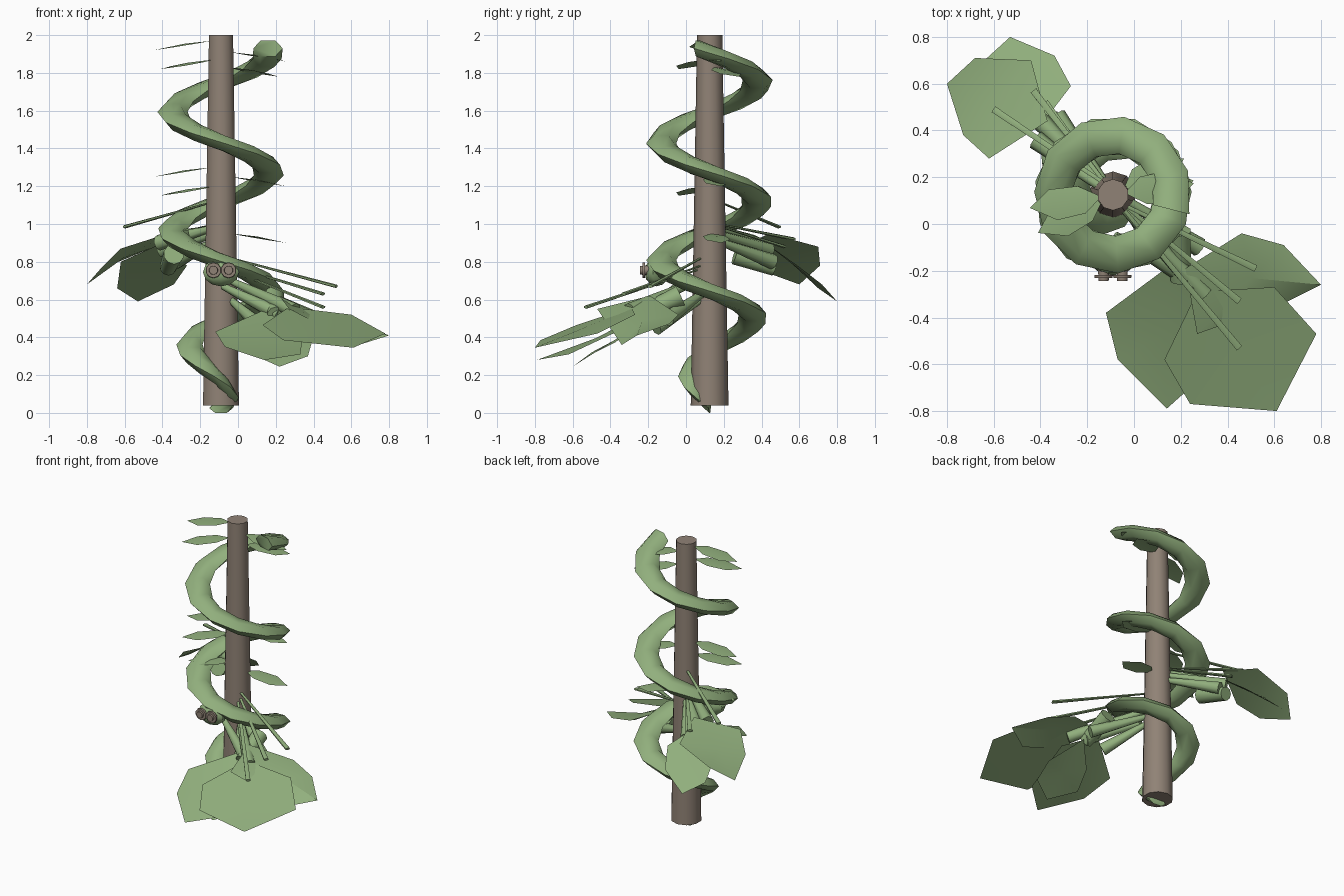
import bpy, bmesh, math
from mathutils import Vector

if "Cube" in bpy.data.objects:
    bpy.data.objects.remove(bpy.data.objects["Cube"])

CX, CY = -0.09, 0.125


def material(name, rgb):
    m = bpy.data.materials.new(name)
    m.diffuse_color = (*rgb, 1)
    m.use_nodes = True
    m.node_tree.nodes["Principled BSDF"].inputs["Base Color"].default_value = m.diffuse_color
    return m


GREEN = material("leaf green", (0.285, 0.43, 0.205))
BROWN = material("bark brown", (0.28, 0.225, 0.18))


def add(name, bm, mat, angle=35):
    bmesh.ops.recalc_face_normals(bm, faces=bm.faces)
    me = bpy.data.meshes.new(name)
    bm.to_mesh(me)
    bm.free()
    ob = bpy.data.objects.new(name, me)
    bpy.context.collection.objects.link(ob)
    me.materials.append(mat)
    bpy.ops.object.select_all(action='DESELECT')
    bpy.context.view_layer.objects.active = ob
    ob.select_set(True)
    bpy.ops.object.shade_smooth_by_angle(angle=math.radians(angle))
    return ob


def rod(name, a, b, r1, r2, mat=GREEN, sides=8, flat=1.0):
    """Tapered cylinder from a to b, optionally flattened."""
    a, b = Vector(a), Vector(b)
    bm = bmesh.new()
    bmesh.ops.create_cone(bm, cap_ends=True, segments=sides,
                          radius1=r1, radius2=r2, depth=(b - a).length)
    rot = (b - a).to_track_quat('Z', 'Y')
    for v in bm.verts:
        v.co.y *= flat
        v.co = rot @ v.co + (a + b) / 2
    return add(name, bm, mat, 50)


def leaf(name, pts, lift=0.0):
    """Flat blade fanned around its middle."""
    bm = bmesh.new()
    vs = [bm.verts.new(p) for p in pts]
    mid = sum((Vector(p) for p in pts), Vector()) / len(pts)
    c = bm.verts.new(mid + Vector((0, 0, lift)))
    for i, v in enumerate(vs):
        bm.faces.new((c, v, vs[(i + 1) % len(vs)]))
    ob = add(name, bm, GREEN)
    if sum(p.normal.z for p in ob.data.polygons) < 0:
        ob.data.flip_normals()
    return ob


# Trunk
rod("trunk", (CX, CY, 0.04), (CX, CY, 2.0), 0.1, 0.067, BROWN, 10)

# Climbing vine: flattened hexagonal section wound around the trunk
bm = bmesh.new()
rings = []
N = 34
for i in range(N + 1):
    z = 0.025 + (1.93 - 0.025) * i / N
    ang = math.pi - (z - 1.59) / 0.63 * math.tau
    R = min(0.257, 0.43 * z + 0.02) if i else 0.0
    w = min(0.08, 0.062 + 0.03 * z)
    h = min(0.042, 0.025 + 0.1 * z) if i else 0.025
    ring = []
    for k in range(6):
        a = k * math.tau / 6
        r = R + w * math.cos(a)
        ring.append(bm.verts.new((CX + r * math.cos(ang), CY + r * math.sin(ang),
                                  z + h * math.sin(a) / 0.866)))
    rings.append(ring)
for r0, r1 in zip(rings, rings[1:]):
    for k in range(6):
        bm.faces.new((r0[k], r0[(k + 1) % 6], r1[(k + 1) % 6], r1[k]))
bm.faces.new(rings[0])
bm.faces.new(rings[-1])
for v in bm.verts:
    v.co.z = max(v.co.z, 0)
add("vine", bm, GREEN, 60)

# Small leaves on the trunk: height, direction in degrees, length
OUTLINE = [(0, 0), (0.25, 0.06), (0.65, 0.07), (1, 0), (0.7, -0.065), (0.3, -0.06)]
for z, deg, length in [(1.97, 189, 0.31), (1.87, 207, 0.31), (1.91, 8, 0.3), (1.83, 27, 0.29),
                       (1.30, 189, 0.31), (1.20, 207, 0.31), (1.25, 10, 0.3),
                       (0.95, 10, 0.3), (0.99, 189, 0.3)]:
    d = math.radians(deg)
    pts = []
    for u, v in OUTLINE:
        r = 0.05 + u * length
        pts.append((CX + r * math.cos(d) - v * math.sin(d),
                    CY + r * math.sin(d) + v * math.cos(d), z - 0.05 * u))
    leaf("small_leaf", pts, 0.008)

# Broad leaves at the front
leaf("front_leaf_middle", [(0.78, -0.47, 0.42), (0.61, -0.80, 0.345), (0.24, -0.77, 0.385),
                           (0.13, -0.58, 0.465), (0.27, -0.29, 0.56), (0.6, -0.27, 0.52)], 0.005)
leaf("front_leaf_left", [(-0.12, -0.38, 0.43), (-0.07, -0.58, 0.35), (0.14, -0.79, 0.28),
                         (0.33, -0.62, 0.31), (0.35, -0.3, 0.46), (0.15, -0.18, 0.55)])
leaf("front_leaf_right", [(0.22, -0.19, 0.62), (0.46, -0.04, 0.52), (0.64, -0.09, 0.47),
                          (0.80, -0.26, 0.41), (0.64, -0.34, 0.36), (0.27, -0.47, 0.55)])
leaf("front_leaf_lower", [(0.22, -0.6, 0.245), (0.37, -0.52, 0.3), (0.39, -0.38, 0.37),
                          (0.25, -0.2, 0.5), (0.1, -0.35, 0.4), (0.05, -0.5, 0.32)])

# Broad leaves at the back
leaf("back_leaf_upper", [(-0.8, 0.6, 0.68), (-0.68, 0.71, 0.78), (-0.44, 0.70, 0.88),
                         (-0.37, 0.44, 0.95), (-0.62, 0.28, 0.87), (-0.73, 0.38, 0.76)])
leaf("back_leaf_lower", [(-0.53, 0.80, 0.59), (-0.34, 0.72, 0.68), (-0.27, 0.59, 0.78),
                         (-0.40, 0.42, 0.9), (-0.62, 0.55, 0.8), (-0.64, 0.7, 0.66)])

# Thin flat stalks
for a, b in [((-0.04, 0.08, 0.82), (0.52, -0.19, 0.67)),
             ((-0.04, 0.08, 0.78), (0.45, -0.33, 0.63)),
             ((-0.05, 0.07, 0.76), (0.45, -0.53, 0.56)),
             ((-0.12, 0.17, 1.12), (-0.6, 0.49, 0.985)),
             ((-0.12, 0.17, 1.0), (-0.43, 0.57, 0.92)),
             ((-0.12, 0.17, 0.99), (-0.38, 0.52, 0.88))]:
    rod("stalk", a, b, 0.009, 0.017, sides=6, flat=0.55)

# Thick leaf stems
for a, b in [((-0.08, -0.05, 0.67), (0.22, -0.22, 0.52)),
             ((-0.04, 0.08, 0.6), (0.13, -0.16, 0.45)),
             ((-0.03, 0.1, 0.64), (0.28, -0.1, 0.5)),
             ((-0.04, 0.06, 0.7), (0.3, -0.3, 0.54)),
             ((-0.12, 0.16, 0.95), (-0.4, 0.44, 0.86)),
             ((-0.13, 0.15, 0.98), (-0.42, 0.36, 0.9)),
             ((-0.12, 0.17, 0.91), (-0.33, 0.46, 0.8))]:
    rod("leaf_stem", a, b, 0.018, 0.042)

# Thick stubs under the leaf clusters
for a, b in [((0.19, -0.03, 0.62), (0.2, -0.24, 0.52)),
             ((-0.34, 0.26, 0.84), (-0.37, 0.47, 0.77))]:
    rod("stub", a, b, 0.055, 0.045, sides=10)

# Bud with two round discs on the front of the vine
bm = bmesh.new()
bmesh.ops.create_uvsphere(bm, u_segments=10, v_segments=6, radius=1)
for v in bm.verts:
    v.co = (-0.09 + v.co.x * 0.1, -0.155 + v.co.y * 0.065, 0.745 + v.co.z * 0.075)
add("bud", bm, GREEN)
for x in (-0.13, -0.05):
    for name, y0, y1, r in [("disc_stem", -0.19, -0.222, 0.025),
                            ("disc", -0.218, -0.23, 0.042),
                            ("disc_centre", -0.23, -0.243, 0.024)]:
        rod(name, (x, y0, 0.755), (x, y1, 0.755), r, r * 0.95, BROWN, 10)
